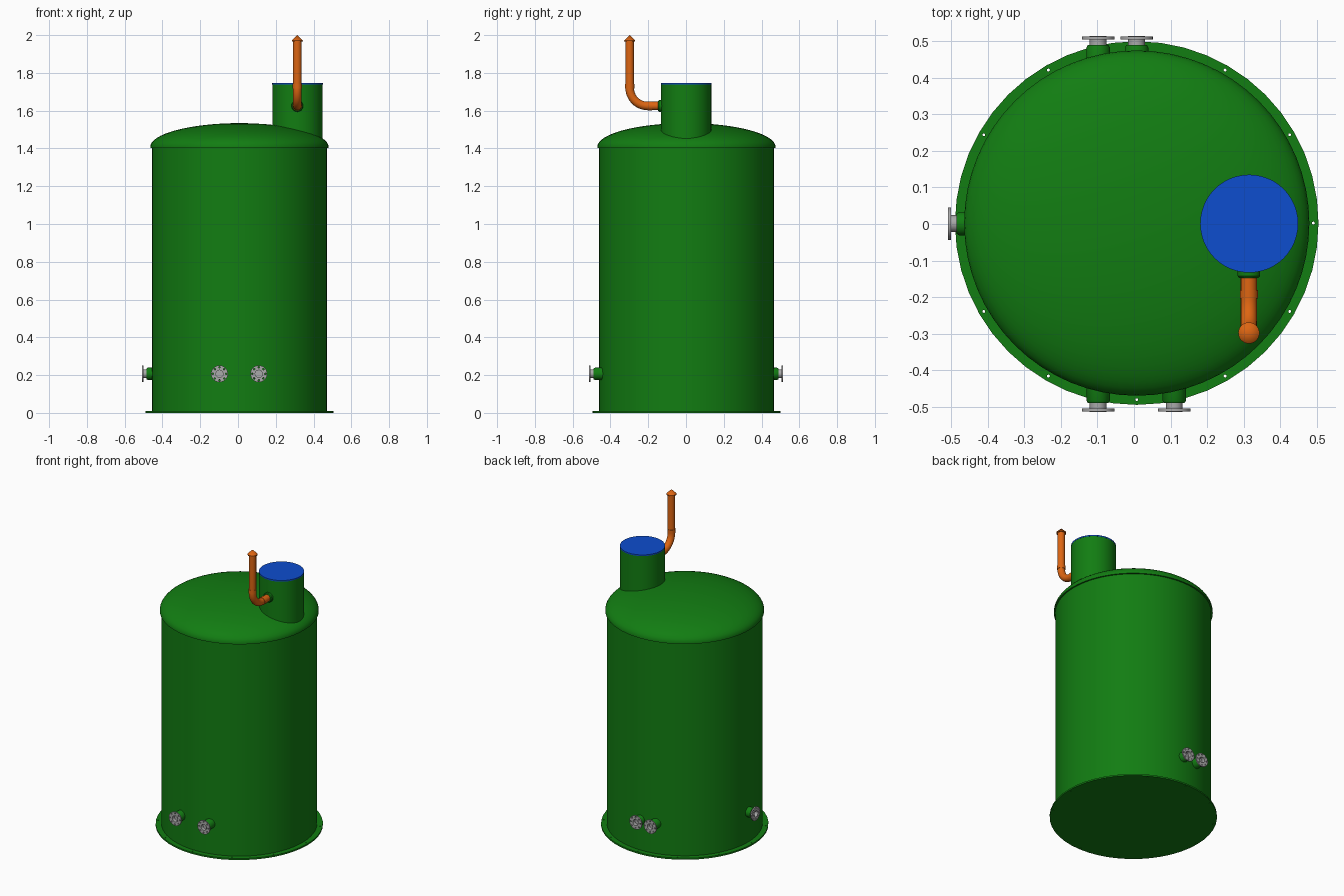
import bpy, bmesh, math
from mathutils import Vector, Matrix

if "Cube" in bpy.data.objects:
    bpy.data.objects.remove(bpy.data.objects["Cube"])

def material(name, rgb):
    m = bpy.data.materials.new(name)
    m.diffuse_color = (*rgb, 1)
    m.use_nodes = True
    m.node_tree.nodes["Principled BSDF"].inputs["Base Color"].default_value = m.diffuse_color
    return m

GREEN = material("tank green", (0.006, 0.205, 0.006))
BLUE = material("lid blue", (0.004, 0.075, 0.62))
ORANGE = material("vent orange", (0.72, 0.13, 0.006))
GREY = material("flange grey", (0.40, 0.40, 0.40))

def place(name, mesh, mat, loc=(0, 0, 0), axis=(0, 0, 1)):
    """Put a mesh in the scene with its local z along axis."""
    rot = Vector((0, 0, 1)).rotation_difference(Vector(axis)).to_matrix().to_4x4()
    mesh.transform(Matrix.Translation(loc) @ rot)
    mesh.materials.clear()
    mesh.materials.append(mat)
    ob = bpy.data.objects.new(name, mesh)
    bpy.context.collection.objects.link(ob)
    bpy.ops.object.select_all(action='DESELECT')
    ob.select_set(True)
    bpy.context.view_layer.objects.active = ob
    bpy.ops.object.shade_smooth_by_angle(angle=math.radians(35))
    return ob

def lathe(name, profile, mat, loc=(0, 0, 0), axis=(0, 0, 1), sides=32):
    """Revolve (radius, height) points around local z."""
    bm = bmesh.new()
    verts = [bm.verts.new((r, 0, h)) for r, h in profile]
    edges = [bm.edges.new(p) for p in zip(verts, verts[1:])]
    bmesh.ops.spin(bm, geom=verts + edges, cent=(0, 0, 0), axis=(0, 0, 1),
                   angle=2 * math.pi, steps=sides, use_duplicate=False)
    bmesh.ops.remove_doubles(bm, verts=bm.verts, dist=1e-5)
    bmesh.ops.recalc_face_normals(bm, faces=bm.faces)
    mesh = bpy.data.meshes.new(name)
    bm.to_mesh(mesh)
    bm.free()
    return place(name, mesh, mat, loc, axis)

def from_curve(name, curve, mat, loc=(0, 0, 0), axis=(0, 0, 1)):
    """Turn a curve into a mesh part."""
    tmp = bpy.data.objects.new("tmp", curve)
    bpy.context.collection.objects.link(tmp)
    dg = bpy.context.evaluated_depsgraph_get()
    mesh = bpy.data.meshes.new_from_object(tmp.evaluated_get(dg))
    bpy.data.objects.remove(tmp)
    return place(name, mesh, mat, loc, axis)

def spline(curve, points, cyclic):
    s = curve.splines.new('POLY')
    s.points.add(len(points) - 1)
    for p, co in zip(s.points, points):
        p.co = (*co, 1)
    s.use_cyclic_u = cyclic

def ring(r, n, cx=0, cy=0):
    return [(cx + r * math.cos(2 * math.pi * i / n),
             cy + r * math.sin(2 * math.pi * i / n), 0) for i in range(n)]

def drilled_plate(name, radius, sides, thick, bolts, bolt_r, bolt_circle, bore, mat, loc, axis):
    """Round plate with a ring of bolt holes and an optional bore."""
    c = bpy.data.curves.new(name, 'CURVE')
    c.dimensions, c.fill_mode, c.extrude = '2D', 'BOTH', thick / 2
    spline(c, ring(radius, sides), True)
    if bore:
        spline(c, ring(bore, 24), True)
    for x, y, _ in ring(bolt_circle, bolts):
        spline(c, ring(bolt_r, 10, x, y), True)
    return from_curve(name, c, mat, loc, axis)

CX, CY = 0.0075, 0.0025          # tank axis

# Base plate, tank wall and domed top
drilled_plate("base_plate", 0.497, 48, 0.01, 12, 0.004, 0.483, 0, GREEN, (CX, CY, 0.005), (0, 0, 1))
lathe("tank_wall", [(0, 0.008), (0.463, 0.008), (0.463, 1.41), (0, 1.41)], GREEN, (CX, CY, 0), sides=64)
dome = [(0, 1.402), (0.472, 1.402)]
for i in range(17):
    a = math.pi / 2 * i / 16
    dome.append((0.472 * math.cos(a), 1.408 + 0.126 * math.sin(a)))
lathe("dome_top", dome, GREEN, (CX, CY, 0), sides=64)

# Manway neck and lid
MX, MY = 0.315, 0.001
lathe("manway_neck", [(0, 1.43), (0.133, 1.43), (0.133, 1.738), (0, 1.738)], GREEN, (MX, MY, 0), sides=48)
lathe("manway_lid", [(0, 1.738), (0.134, 1.738), (0.134, 1.746), (0, 1.746)], BLUE, (MX, MY, 0), sides=48)

# Vent: green socket, bent pipe, couplings and conical cap
VX, VY, VZ, BEND = 0.314, -0.298, 1.625, 0.095
lathe("vent_socket", [(0, 0.10), (0.031, 0.10), (0.031, 0.142), (0.027, 0.147), (0, 0.147)],
      GREEN, (VX, 0, VZ), (0, -1, 0))
path = [(VX, -0.12, VZ)]
for i in range(13):
    a = math.pi / 2 * i / 12
    path.append((VX, VY + BEND - BEND * math.sin(a), VZ + BEND - BEND * math.cos(a)))
path.append((VX, VY, 1.975))
pipe = bpy.data.curves.new("vent_pipe", 'CURVE')
pipe.dimensions, pipe.bevel_depth, pipe.bevel_resolution = '3D', 0.0225, 6
spline(pipe, path, False)
from_curve("vent_pipe", pipe, ORANGE)
collar = [(0.02, -0.012), (0.0245, -0.012), (0.0245, 0.012), (0.02, 0.012)]
lathe("vent_coupling_low", collar, ORANGE, (VX, -0.192, VZ), (0, -1, 0))
lathe("vent_coupling_high", collar, ORANGE, (VX, VY, VZ + BEND + 0.01))
lathe("vent_cap", [(0, 1.963), (0.029, 1.966), (0.029, 1.972), (0, 2.0)], ORANGE, (VX, VY, 0))

# Flanged nozzles around the bottom: (name, position, outward direction)
NZ = 0.207
nozzles = [("front_left", (-0.098, 0, NZ), (0, -1, 0)),
           ("front_right", (0.11, 0, NZ), (0, -1, 0)),
           ("back_left", (-0.098, 0, NZ), (0, 1, 0)),
           ("back_right", (0.007, 0, NZ), (0, 1, 0)),
           ("side_left", (0.005, 0.001, NZ), (-1, 0, 0))]
for name, pos, out in nozzles:
    lathe(name + "_nozzle_neck", [(0, 0.42), (0.032, 0.42), (0.032, 0.483), (0.028, 0.49), (0, 0.49)],
          GREEN, pos, out)
    lathe(name + "_nozzle_pipe", [(0.023, 0.485), (0.023, 0.514), (0.019, 0.514), (0.019, 0.491), (0, 0.491)],
          GREY, pos, out)
    drilled_plate(name + "_nozzle_flange", 0.0445, 32, 0.008, 8, 0.0045, 0.035, 0.0225, GREY,
                  Vector(pos) + 0.509 * Vector(out), out)
